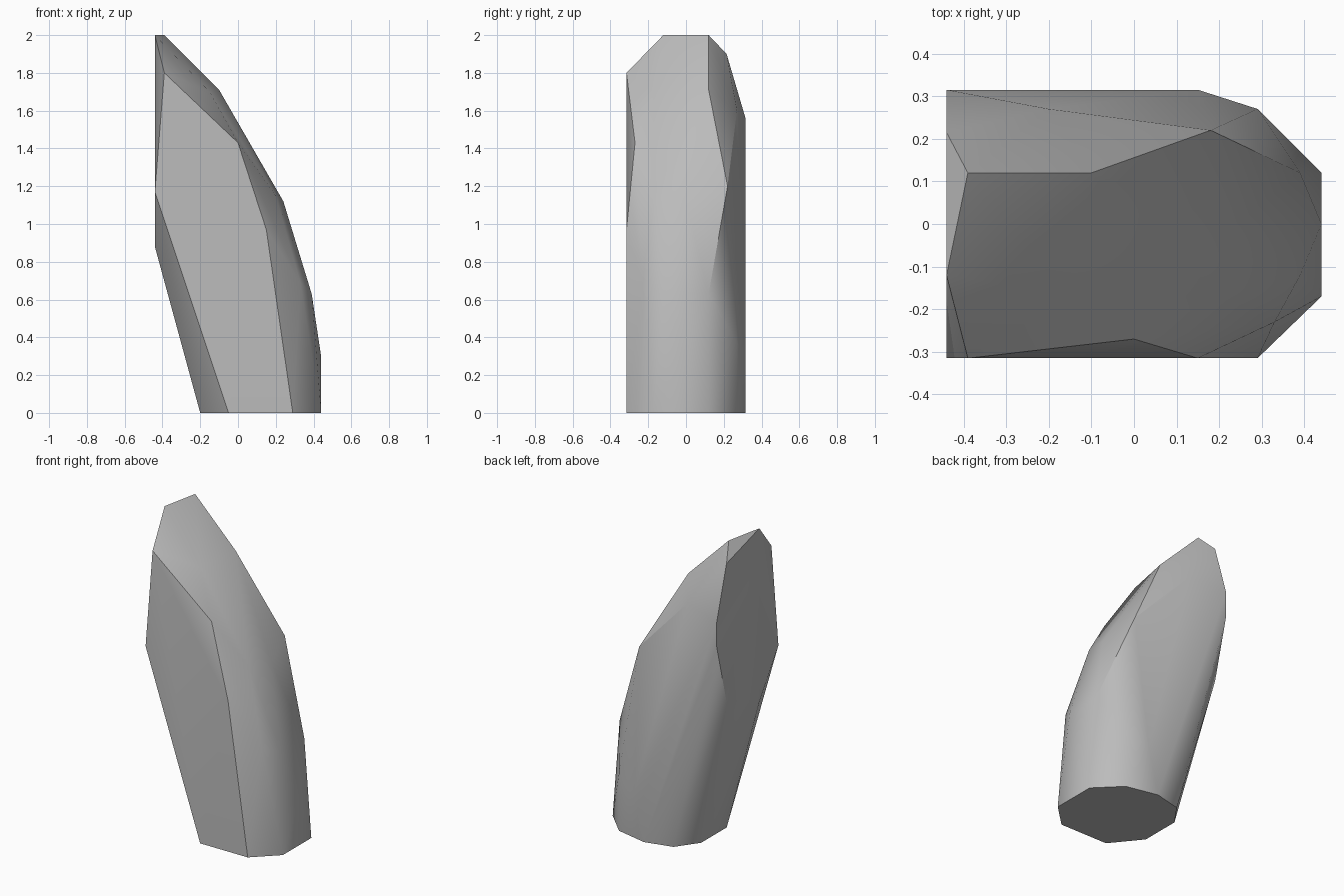
import bpy
import bmesh
import math

cube = bpy.data.objects.get("Cube")
if cube:
    bpy.data.objects.remove(cube, do_unlink=True)

# Overall limits of the leaning stone
LEFT, RIGHT, FRONT, BACK = -0.44, 0.44, -0.315, 0.315


def make_material(name, grey):
    mat = bpy.data.materials.new(name)
    colour = (grey, grey, grey, 1.0)
    mat.diffuse_color = colour
    mat.use_nodes = True
    for node in mat.node_tree.nodes:
        if node.type == "BSDF_PRINCIPLED":
            node.inputs["Base Color"].default_value = colour
            node.inputs["Roughness"].default_value = 0.8
    return mat


def hull_object(name, points, mat):
    """Wrap points in a faceted convex skin with merged flat faces."""
    bm = bmesh.new()
    for p in points:
        bm.verts.new(p)
    hull = bmesh.ops.convex_hull(bm, input=bm.verts)
    unused = {g for g in hull["geom_interior"] + hull["geom_unused"]
              if isinstance(g, bmesh.types.BMVert)}
    bmesh.ops.delete(bm, geom=list(unused), context="VERTS")
    bmesh.ops.dissolve_limit(bm, angle_limit=math.radians(1),
                             verts=bm.verts, edges=bm.edges)
    bmesh.ops.recalc_face_normals(bm, faces=bm.faces)
    mesh = bpy.data.meshes.new(name)
    bm.to_mesh(mesh)
    bm.free()
    mesh.materials.append(mat)
    obj = bpy.data.objects.new(name, mesh)
    bpy.context.collection.objects.link(obj)
    return obj


# Flat foot outline (x, y)
foot = [(-0.2, 0.13), (-0.2, -0.13), (-0.05, FRONT), (0.29, FRONT),
        (RIGHT, -0.17), (RIGHT, 0.12), (0.29, 0.27), (0.08, BACK), (-0.1, 0.27)]

# Flat cut on the low side (y, z)
side_cut = [(-0.12, 2), (0.215, 1.9), (BACK, 1.56), (BACK, 1.4),
            (0.215, 1.01), (0.12, 0.88), (-0.12, 0.88), (FRONT, 1.17)]

# Flat front and back cuts (x, z)
front_cut = [(-0.39, 1.8), (0.15, 0.97)]
back_cut = [(0.15, 0.3)]

# Corners along the rounded, curving ridge (x, y, z)
ridge = [(-0.39, 0.12, 2), (-0.1, 0.12, 1.71), (-0.15, -0.17, 1.7),
         (-0.2, 0.27, 1.6), (0, -0.27, 1.43), (0.18, 0.22, 1.2),
         (0.24, 0, 1.12), (0.2, -0.17, 1.15), (0.33, -0.23, 0.69),
         (0.39, 0.12, 0.63), (0.39, -0.12, 0.63), (0.29, 0.27, 0.37),
         (RIGHT, 0, 0.3)]

points = [(x, y, 0) for x, y in foot]
points += [(LEFT, y, z) for y, z in side_cut]
points += [(x, FRONT, z) for x, z in front_cut]
points += [(x, BACK, z) for x, z in back_cut]
points += ridge

stone = hull_object("leaning_stone", points, make_material("stone grey", 0.5))

# Soft shading over shallow facets, crisp edges at the cuts
bpy.ops.object.select_all(action="DESELECT")
stone.select_set(True)
bpy.context.view_layer.objects.active = stone
bpy.ops.object.shade_smooth_by_angle(angle=math.radians(30))
